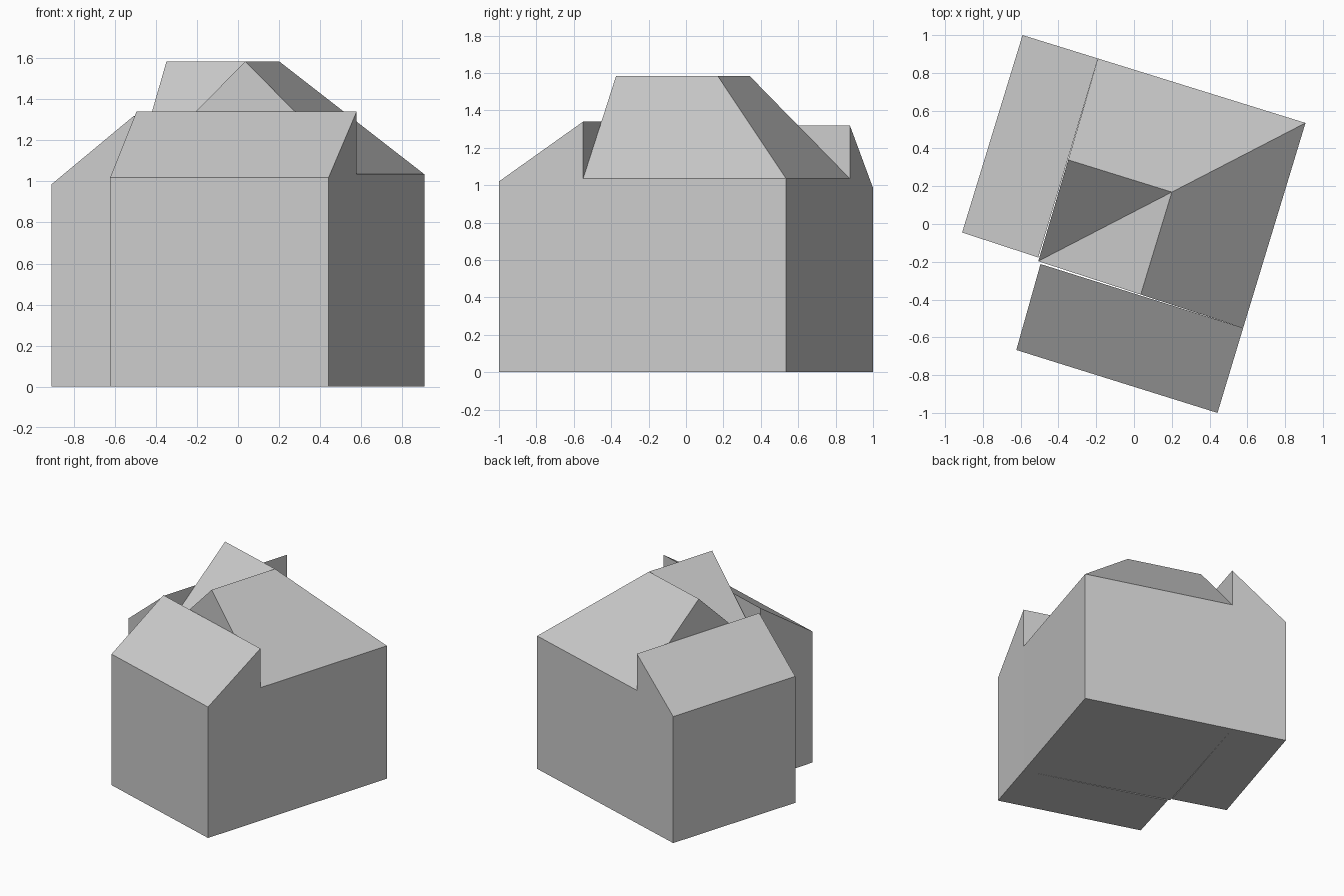
import bpy
import bmesh
from mathutils import Vector

cube = bpy.data.objects.get("Cube")
if cube:
    bpy.data.objects.remove(cube, do_unlink=True)

# One plain grey for the whole building
grey = bpy.data.materials.new("plain grey")
grey.use_nodes = True
colour = (0.6, 0.6, 0.6, 1.0)
grey.diffuse_color = colour
grey.node_tree.nodes["Principled BSDF"].inputs["Base Color"].default_value = colour


def at(point, z):
    return Vector((point[0], point[1], z))


def house_block(name, roof_faces):
    """Roof polygons whose outer rim is dropped to the ground as walls."""
    bm = bmesh.new()
    for face in roof_faces:
        bm.faces.new([bm.verts.new(p) for p in face])
    bmesh.ops.remove_doubles(bm, verts=bm.verts[:], dist=0.0001)
    rim = [e for e in bm.edges if e.is_boundary]
    result = bmesh.ops.extrude_edge_only(bm, edges=rim)["geom"]
    for v in result:
        if isinstance(v, bmesh.types.BMVert):
            v.co.z = 0
    bmesh.ops.holes_fill(bm, edges=[e for e in bm.edges if e.is_boundary], sides=0)
    bmesh.ops.recalc_face_normals(bm, faces=bm.faces[:])
    mesh = bpy.data.meshes.new(name)
    bm.to_mesh(mesh)
    bm.free()
    mesh.materials.append(grey)
    obj = bpy.data.objects.new(name, mesh)
    bpy.context.collection.objects.link(obj)
    return obj


# Main block: L-shaped ridge with a hip, a valley and two gables
EAVE, RIDGE = 1.035, 1.585
back, left = at((-0.19, 0.876), EAVE), at((0.908, 0.535), EAVE)
front, inner = at((0.578, -0.55), EAVE), at((-0.507, -0.197), EAVE)
side_gable = at((back + inner) / 2, RIDGE)
front_gable = at((front + inner) / 2, RIDGE)
corner = at((left + inner) / 2, RIDGE)
house_block("main_house", [
    (back, side_gable, corner, left),
    (left, corner, front_gable, front),
    (inner, front_gable, corner),
    (inner, corner, side_gable),
])

# Lean-to wings, each one slope against a gable wall
def wing(name, eave_a, eave_b, top_b, top_a, eave_z, top_z):
    house_block(name, [(at(eave_a, eave_z), at(eave_b, eave_z),
                        at(top_b, top_z), at(top_a, top_z))])


wing("side_wing", (-0.59, 1.0), (-0.91, -0.045), (-0.507, -0.177), back, 0.985, 1.32)
wing("front_wing", (-0.623, -0.667), (0.442, -1.0), front, (-0.495, -0.212), 1.02, 1.34)
